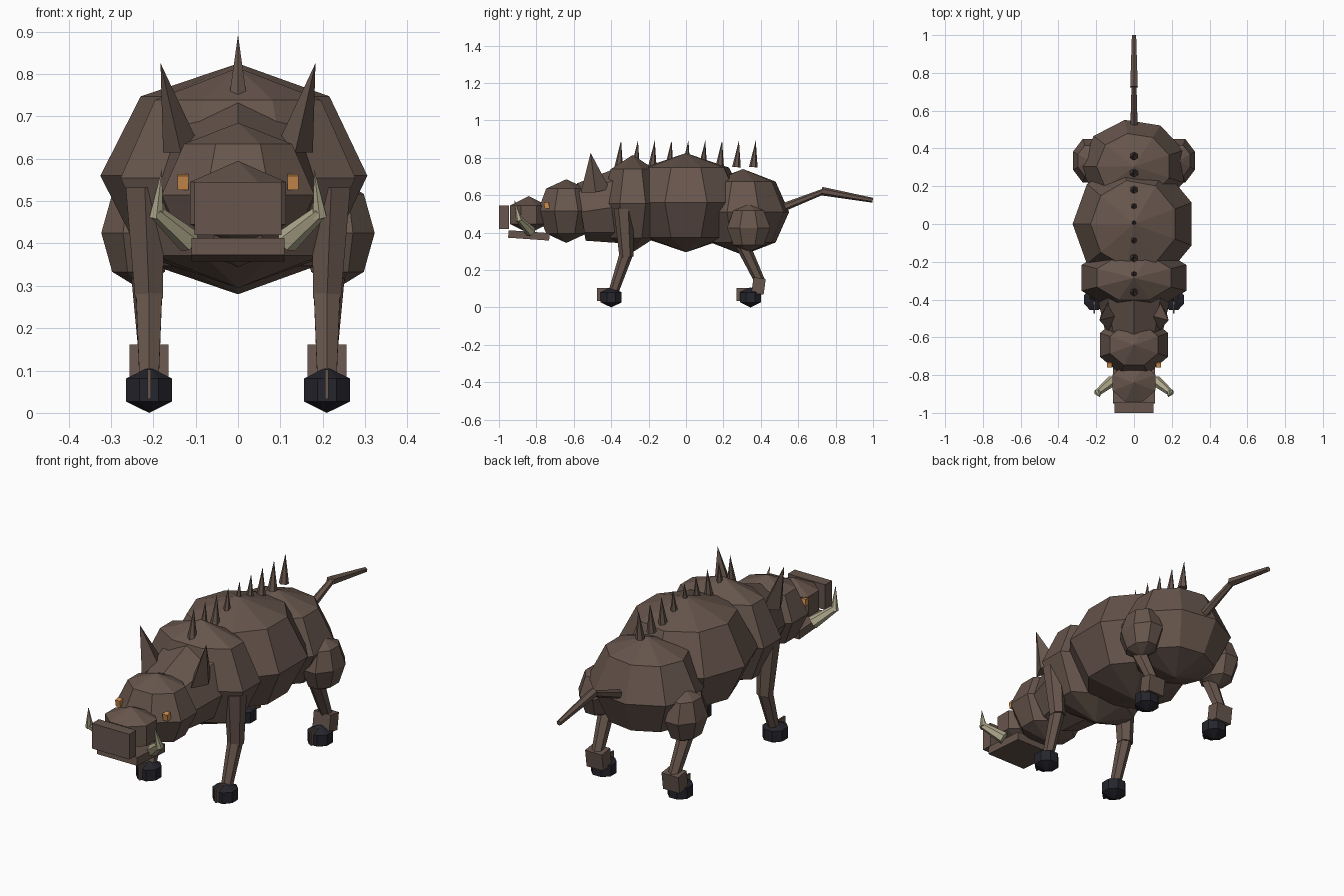
import bpy, bmesh, math
from mathutils import Vector, Matrix

if "Cube" in bpy.data.objects:
    bpy.data.objects.remove(bpy.data.objects["Cube"])


def material(name, rgb):
    m = bpy.data.materials.new(name)
    m.diffuse_color = (*rgb, 1)
    m.use_nodes = True
    m.node_tree.nodes["Principled BSDF"].inputs["Base Color"].default_value = m.diffuse_color
    return m


BROWN = material("hide_brown", (0.135, 0.092, 0.073))
IVORY = material("tusk_ivory", (0.42, 0.39, 0.26))
DARK = material("hoof_dark", (0.018, 0.018, 0.026))
AMBER = material("eye_amber", (0.62, 0.27, 0.08))


def finish(name, bm, mat):
    bmesh.ops.recalc_face_normals(bm, faces=bm.faces)
    me = bpy.data.meshes.new(name)
    bm.to_mesh(me)
    bm.free()
    me.materials.append(mat)
    ob = bpy.data.objects.new(name, me)
    bpy.context.collection.objects.link(ob)
    return ob


def ball(name, c, r, segs=8, rings=4, turn=0.0, mat=BROWN):
    """Faceted ellipsoid with poles up and down."""
    bm = bmesh.new()
    bmesh.ops.create_uvsphere(bm, u_segments=segs, v_segments=rings, radius=1)
    # put the first meridian on +x, then turn
    v = max(bm.verts, key=lambda v: v.co.xy.length)
    rot = Matrix.Rotation(math.radians(turn) - math.atan2(v.co.y, v.co.x), 4, 'Z')
    bm.transform(Matrix.Translation(c) @ Matrix.Diagonal((*r, 1)) @ rot)
    return finish(name, bm, mat)


def limb(name, a, b, r1, r2, sides=6, mat=BROWN, flat=(1, 1)):
    """Tapered prism from a to b; flat scales the section."""
    a, b = Vector(a), Vector(b)
    d = b - a
    bm = bmesh.new()
    bmesh.ops.create_cone(bm, cap_ends=True, segments=sides, radius1=r1,
                          radius2=r2, depth=d.length)
    z = d.normalized()
    ref = Vector((1, 0, 0))
    x = (ref - z * ref.dot(z)).normalized()
    y = z.cross(x)
    rot = Matrix((x, y, z)).transposed().to_4x4()
    bm.transform(Matrix.Translation((a + b) / 2) @ rot @ Matrix.Diagonal((*flat, 1, 1)))
    return finish(name, bm, mat)


def box(name, c, size, tilt=0.0, mat=BROWN):
    bm = bmesh.new()
    bmesh.ops.create_cube(bm, size=1)
    bm.transform(Matrix.Translation(c) @ Matrix.Rotation(math.radians(tilt), 4, 'X')
                 @ Matrix.Diagonal((*size, 1)))
    return finish(name, bm, mat)


# Trunk
ball("belly", (0, 0, 0.56), (0.325, 0.33, 0.265), 9, 4, 180)
ball("rump", (0, 0.305, 0.51), (0.28, 0.25, 0.23), 9, 4, 180)
ball("shoulders", (0, -0.285, 0.555), (0.30, 0.18, 0.26), 8, 4, 22.5)
limb("neck", (0, -0.36, 0.54), (0, -0.56, 0.51), 0.20, 0.155, 8)

# Head
ball("head", (0, -0.64, 0.515), (0.195, 0.165, 0.17), 8, 4, 22.5)
ball("muzzle", (0, -0.84, 0.495), (0.142, 0.125, 0.10), 8, 3, 22.5)
box("snout_disc", (0, -0.973, 0.483), (0.205, 0.054, 0.125))
box("lower_jaw", (0, -0.84, 0.385), (0.22, 0.22, 0.04), -4)

# Tail in two pieces
limb("tail_base", (0, 0.52, 0.535), (0, 0.735, 0.62), 0.022, 0.015)
limb("tail_end", (0, 0.725, 0.622), (0, 0.998, 0.573), 0.023, 0.013)

# Row of back spikes
for i in range(9):
    y = -0.36 + 0.09 * i
    limb(f"back_spike_{i + 1}", (0, y, 0.75), (0, y + 0.013, 0.893), 0.023, 0.0, 6)

# Paired parts
for side, s in (("right", 1), ("left", -1)):
    box(f"eye_{side}", (s * 0.13, -0.745, 0.545), (0.026, 0.026, 0.034), 10, AMBER)
    limb(f"ear_{side}", (s * 0.135, -0.485, 0.625), (s * 0.183, -0.51, 0.826),
         0.078, 0.0, 4, BROWN, (0.55, 1))
    limb(f"tusk_root_{side}", (s * 0.115, -0.83, 0.405), (s * 0.195, -0.895, 0.475),
         0.03, 0.017, 6, IVORY)
    limb(f"tusk_tip_{side}", (s * 0.193, -0.89, 0.462), (s * 0.18, -0.917, 0.575),
         0.019, 0.0, 6, IVORY)

    # Front leg
    limb(f"front_upper_leg_{side}", (s * 0.22, -0.335, 0.535), (s * 0.21, -0.318, 0.27),
         0.052, 0.038, 6)
    limb(f"front_lower_leg_{side}", (s * 0.21, -0.318, 0.29), (s * 0.21, -0.392, 0.07),
         0.036, 0.026, 6)

    # Hind leg
    ball(f"thigh_{side}", (s * 0.235, 0.335, 0.425), (0.095, 0.125, 0.13), 8, 4, 22.5)
    limb(f"hind_lower_leg_{side}", (s * 0.22, 0.30, 0.34), (s * 0.21, 0.395, 0.14),
         0.038, 0.028, 6)
    box(f"hind_ankle_{side}", (s * 0.21, 0.388, 0.115), (0.092, 0.066, 0.085), -8)

    # Hooves with a thin cleft plate in front
    for end, y in (("front", -0.4), ("hind", 0.345)):
        ball(f"{end}_hoof_{side}", (s * 0.21, y, 0.054), (0.068, 0.07, 0.054),
             8, 3, 22.5, DARK)
        box(f"{end}_hoof_cleft_{side}", (s * 0.21, y - 0.042, 0.068),
            (0.008, 0.066, 0.07))
